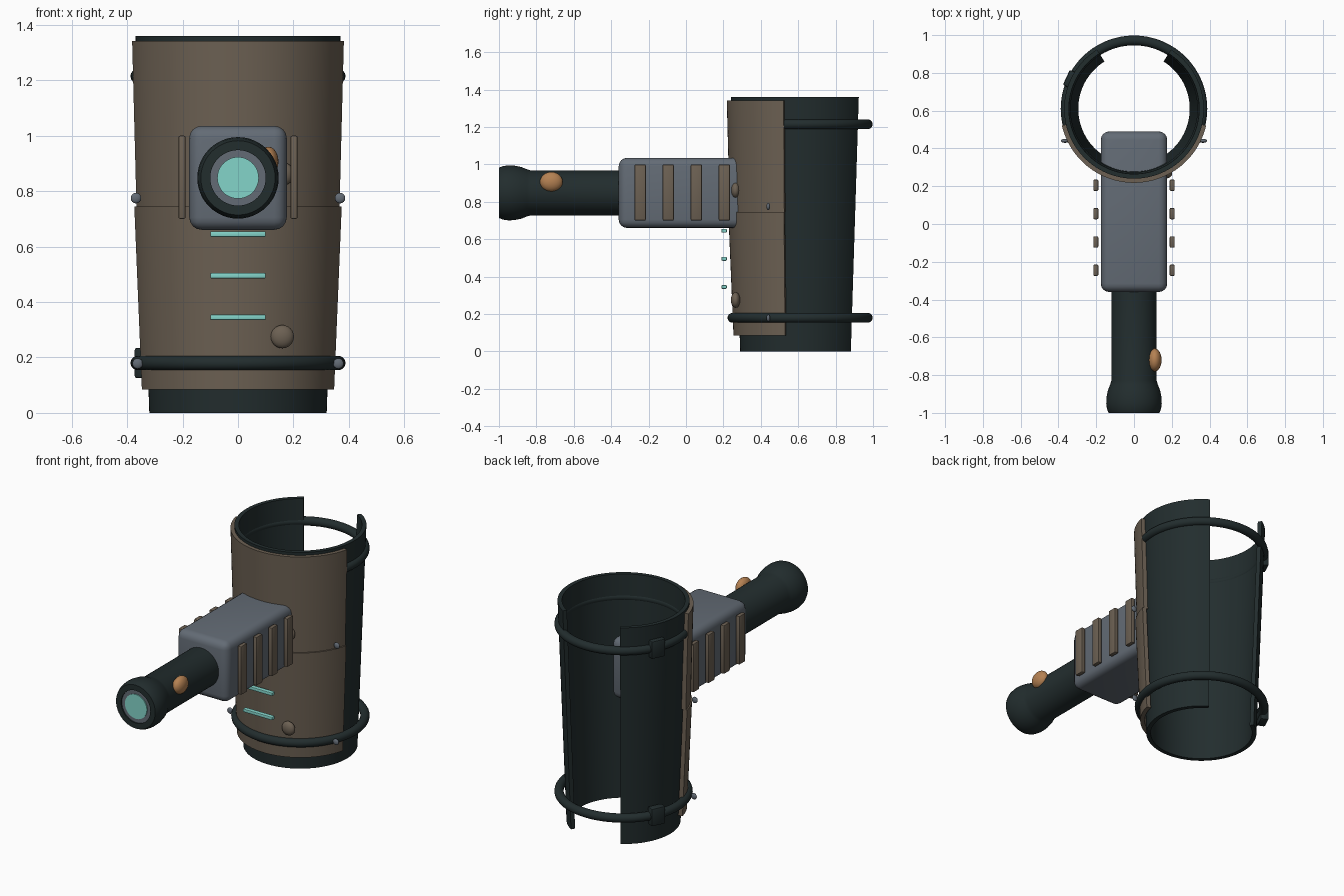
import bpy, bmesh, math
from mathutils import Matrix

if "Cube" in bpy.data.objects:
    bpy.data.objects.remove(bpy.data.objects["Cube"])

CY = 0.61   # y of the sleeve axis
BZ = 0.848  # height of the barrel axis


def mat(name, r, g, b):
    m = bpy.data.materials.new(name)
    m.diffuse_color = (r, g, b, 1)
    m.use_nodes = True
    m.node_tree.nodes["Principled BSDF"].inputs["Base Color"].default_value = m.diffuse_color
    return m


DARK = mat("dark green black", 0.016, 0.026, 0.027)
BROWN = mat("dull brown", 0.150, 0.118, 0.086)
GREY = mat("slate grey", 0.125, 0.148, 0.178)
CYAN = mat("pale cyan", 0.23, 0.66, 0.59)
ORANGE = mat("copper", 0.46, 0.22, 0.085)


def finish(name, bm, material, angle=35):
    bmesh.ops.recalc_face_normals(bm, faces=bm.faces)
    me = bpy.data.meshes.new(name)
    bm.to_mesh(me)
    bm.free()
    ob = bpy.data.objects.new(name, me)
    bpy.context.collection.objects.link(ob)
    me.materials.append(material)
    bpy.ops.object.select_all(action='DESELECT')
    ob.select_set(True)
    bpy.context.view_layer.objects.active = ob
    bpy.ops.object.shade_smooth_by_angle(angle=math.radians(angle))
    return ob


def shell(name, half_angle, profile, material, n=64):
    """Sweep a closed (radius, z) profile round the sleeve axis, angle 0 = front."""
    bm = bmesh.new()
    rows = []
    for i in range(n + 1):
        a = math.radians(half_angle) * (2 * i / n - 1)
        rows.append([bm.verts.new((r * math.sin(a), CY - r * math.cos(a), z))
                     for r, z in profile])
    k = len(profile)
    for p, q in zip(rows, rows[1:]):
        for j in range(k):
            bm.faces.new((p[j], p[(j + 1) % k], q[(j + 1) % k], q[j]))
    bm.faces.new(rows[0])
    bm.faces.new(rows[-1])
    return finish(name, bm, material)


def lathe_y(name, profile, material, n=48):
    """Spin an open (radius, y) profile round the barrel axis."""
    bm = bmesh.new()
    vs = [bm.verts.new((r, y, BZ)) for r, y in profile]
    es = [bm.edges.new(p) for p in zip(vs, vs[1:])]
    bmesh.ops.spin(bm, geom=vs + es, cent=(0, 0, BZ), axis=(0, 1, 0),
                   angle=2 * math.pi, steps=n, use_duplicate=False)
    bmesh.ops.remove_doubles(bm, verts=bm.verts, dist=1e-5)
    return finish(name, bm, material)


def box(name, loc, size, material, bevel=0.006, segs=2, turn=0):
    bm = bmesh.new()
    bmesh.ops.create_cube(bm, size=1)
    bmesh.ops.scale(bm, vec=size, verts=bm.verts)
    bmesh.ops.bevel(bm, geom=bm.edges[:], offset=bevel, segments=segs,
                    profile=0.5, affect='EDGES')
    bm.transform(Matrix.Translation(loc) @ Matrix.Rotation(turn, 4, 'Z'))
    return finish(name, bm, material, 40)


def ball(name, loc, radii, material):
    bm = bmesh.new()
    bmesh.ops.create_uvsphere(bm, u_segments=24, v_segments=12, radius=1)
    bmesh.ops.scale(bm, vec=radii, verts=bm.verts)
    bmesh.ops.translate(bm, vec=loc, verts=bm.verts)
    return finish(name, bm, material, 60)


# Open-backed sleeve and the two front armour plates
shell("sleeve", 148, [(0.32, 0), (0.37, 1.36), (0.345, 1.36), (0.295, 0)], DARK, 80)
shell("lower_plate", 77, [(0.356, 0.085), (0.384, 0.745), (0.358, 0.745), (0.33, 0.085)], BROWN)
shell("upper_plate", 77, [(0.376, 0.745), (0.392, 1.342), (0.366, 1.342), (0.35, 0.745)], BROWN)

# Strap rings with buckles
for tag, z in (("lower", 0.18), ("upper", 1.215)):
    bpy.ops.mesh.primitive_torus_add(location=(0, CY, z), major_radius=0.362, minor_radius=0.026,
                                     major_segments=64, minor_segments=16)
    ring = bpy.context.object
    ring.name = tag + "_strap_ring"
    ring.data.materials.append(DARK)
    bpy.ops.object.shade_smooth_by_angle(angle=math.radians(60))
    a = math.radians(-115)
    box(tag + "_buckle", (0.37 * math.sin(a), CY - 0.37 * math.cos(a), z),
        (0.09, 0.05, 0.11), DARK, 0.01, 2, a)

# Body block and side ribs
box("body_block", (0, 0.065, BZ), (0.352, 0.85, 0.375), GREY, 0.045, 4)
for s in (-1, 1):
    for i in range(4):
        box("side_rib", (s * 0.202, -0.245 + 0.15 * i, 0.85), (0.026, 0.06, 0.30), BROWN)

# Barrel with flared muzzle, lens ring and lens
lathe_y("barrel", [(0, -0.3), (0.12, -0.3), (0.12, -0.83), (0.126, -0.85), (0.138, -0.88),
                   (0.146, -0.92), (0.147, -0.95), (0.143, -0.98), (0.134, -1.0),
                   (0.10, -1.0), (0.10, -0.98), (0, -0.98)], DARK)
lathe_y("lens_ring", [(0, -0.97), (0.10, -0.97), (0.10, -0.992), (0, -0.992)], GREY)
lathe_y("lens", [(0, -0.98), (0.075, -0.98), (0.075, -0.998), (0, -0.998)], CYAN)
ball("barrel_button", (0.11, -0.72, 0.907), (0.036, 0.061, 0.053), ORANGE)

# Light bars, domes and rivets on the plates
for z in (0.345, 0.495, 0.645):
    box("light_bar", (0, 0.204, z), (0.2, 0.028, 0.02), CYAN, 0.004)
for z in (0.275, 0.862):
    ball("plate_dome", (0.16, 0.265, z), (0.042, 0.025, 0.042), BROWN)
for s in (-1, 1):
    for x, z in ((0.368, 0.775), (0.362, 0.178)):
        ball("rivet", (s * x, 0.44, z), (0.019, 0.01, 0.019), GREY)
